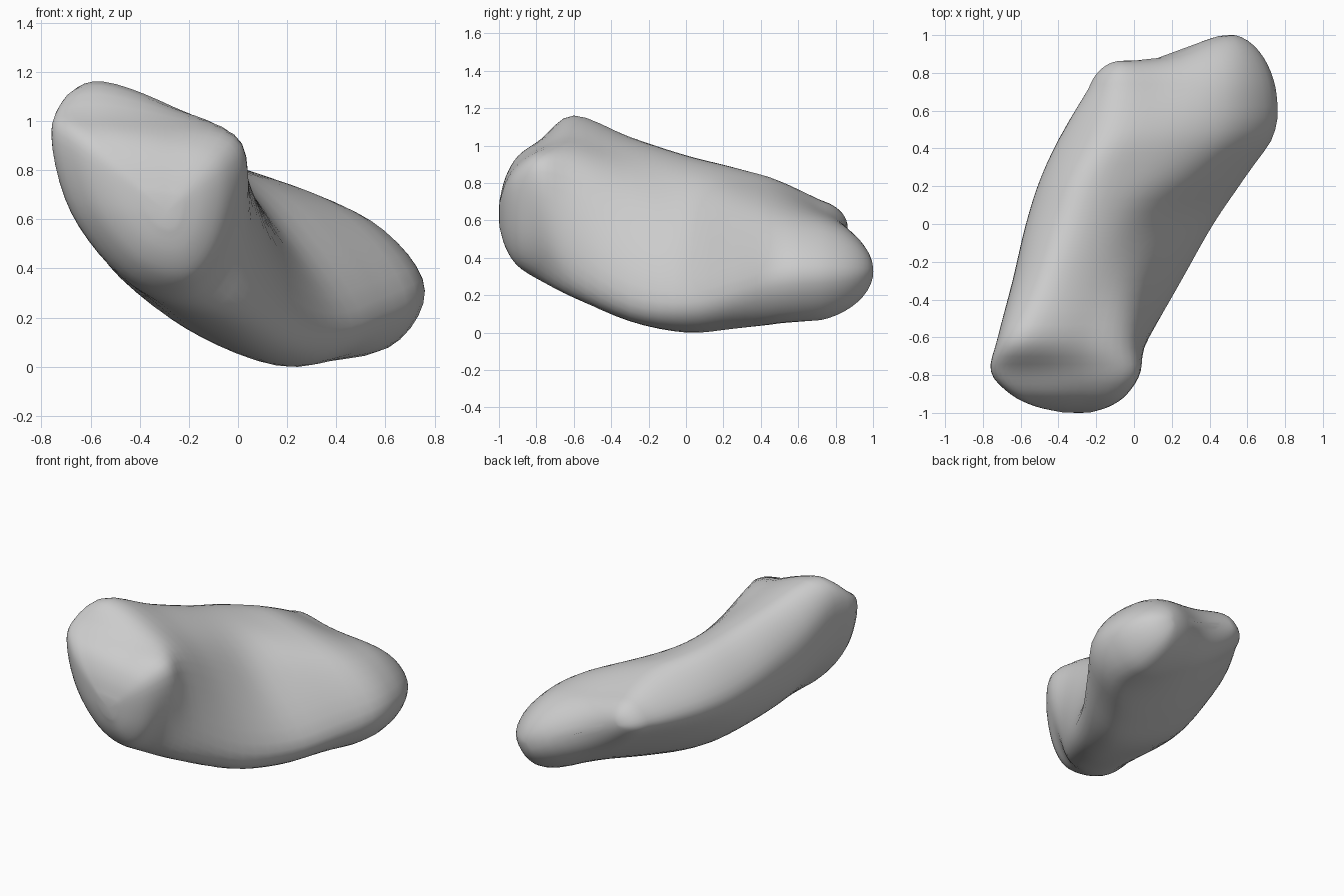
import bpy, bmesh, math

if "Cube" in bpy.data.objects:
    bpy.data.objects.remove(bpy.data.objects["Cube"])

# Cross-sections across the body: y, then 8 (x, z) points running
# left, top, upper slope, wall top, right, bottom, underside, lower left
SECTIONS = [
    (-0.78, (-.755, .97, -.60, 1.03, -.28, .995, .015, .905, -.01, .52, -.17, .29, -.44, .345, -.68, .63)),
    (-0.60, (-.72, 1.0, -.59, 1.16, -.27, 1.06, 0, .88, .08, .38, -.02, .19, -.36, .28, -.64, .60)),
    (-0.30, (-.64, .82, -.48, 1.04, -.19, .955, .05, .72, .25, .20, .09, .06, -.27, .205, -.56, .46)),
    (0.00, (-.57, .71, -.38, .94, -.10, .86, .17, .575, .42, .16, .21, 0, -.19, .145, -.47, .40)),
    (0.25, (-.49, .64, -.30, .875, -.01, .815, .34, .61, .59, .22, .36, .02, -.07, .15, -.38, .40)),
    (0.50, (-.37, .60, -.17, .80, .10, .77, .53, .60, .755, .30, .55, .05, .09, .165, -.26, .41)),
    (0.72, (-.24, .57, -.10, .705, .16, .66, .54, .58, .755, .31, .55, .06, .16, .22, -.14, .43)),
]


def spline(pts, steps, closed):
    """Smooth curve through points of any dimension."""
    n, out = len(pts), []
    get = (lambda k: pts[k % n]) if closed else (lambda k: pts[min(max(k, 0), n - 1)])
    for i in range(n if closed else n - 1):
        a, b, c, d = (get(i + k) for k in (-1, 0, 1, 2))
        for s in range(steps):
            t = s / steps
            out.append([0.5 * (2 * q + (r - p) * t + (2 * p - 5 * q + 4 * r - u) * t * t
                               + (3 * q - p - 3 * r + u) * t ** 3)
                        for p, q, r, u in zip(a, b, c, d)])
    if not closed:
        out.append(list(pts[-1]))
    return out


rings = [[(v[k], y, v[k + 1]) for k in range(0, 16, 2)] for y, v in SECTIONS]

# Rounded front end shrinks from the first section
cx, cz = -0.29, 0.63
front = [[(cx + (x - cx) * f, y, cz + (z - cz) * f) for x, _, z in rings[0]]
         for y, f in ((-0.998, 0.18), (-0.965, 0.50), (-0.90, 0.78))]

# Smooth along the length, then around each ring
tracks = [spline([r[k] for r in front + rings], 4, False) for k in range(8)]
loops = [spline([t[i] for t in tracks], 6, True) for i in range(len(tracks[0]))]

# Back end closes onto a slanted line: small upper lobe, longer lower lobe
L, R = (-0.06, 0.56), (0.50, 0.335)
dx, dz = R[0] - L[0], R[1] - L[1]
last, y0 = loops[-1], loops[-1][0][1]
for step in range(1, 11):
    s = math.sin(math.radians(88.5 * step / 10))
    f = math.sqrt((1 - s) * (1 + 0.5 * s))
    cap = []
    for x, _, z in last:
        t = ((x - L[0]) * dx + (z - L[1]) * dz) / (dx * dx + dz * dz)
        t = min(max(t, 0), 1)
        sx, sz = L[0] + t * dx, L[1] + t * dz
        tip = 0.865 + 0.14 * math.exp(-((sx - 0.49) / 0.23) ** 2)
        cap.append((sx + (x - sx) * f, y0 + (tip - y0) * s, sz + (z - sz) * f))
    loops.append(cap)

bm = bmesh.new()
grid = [[bm.verts.new(p) for p in loop] for loop in loops]
n = len(grid[0])
for a, b in zip(grid, grid[1:]):
    for k in range(n):
        bm.faces.new((a[k], a[(k + 1) % n], b[(k + 1) % n], b[k]))
pole = bm.verts.new((cx, -1.0, cz))
for k in range(n):
    bm.faces.new((grid[0][k], grid[0][(k + 1) % n], pole))

# Weld the thin back seam, then relax the skin lightly
bmesh.ops.remove_doubles(bm, verts=grid[-1], dist=0.02)
bmesh.ops.holes_fill(bm, edges=[e for e in bm.edges if e.is_boundary], sides=0)
for _ in range(3):
    bmesh.ops.smooth_vert(bm, verts=[v for r in grid[-15:] for v in r if v.is_valid],
                          factor=0.3, use_axis_x=True, use_axis_y=True, use_axis_z=True)
low = min(v.co.z for v in bm.verts)
for v in bm.verts:
    v.co.z -= low
bmesh.ops.recalc_face_normals(bm, faces=bm.faces[:])
for f in bm.faces:
    f.smooth = True

mesh = bpy.data.meshes.new("curved_body")
bm.to_mesh(mesh)
bm.free()
body = bpy.data.objects.new("curved_body", mesh)
bpy.context.collection.objects.link(body)
